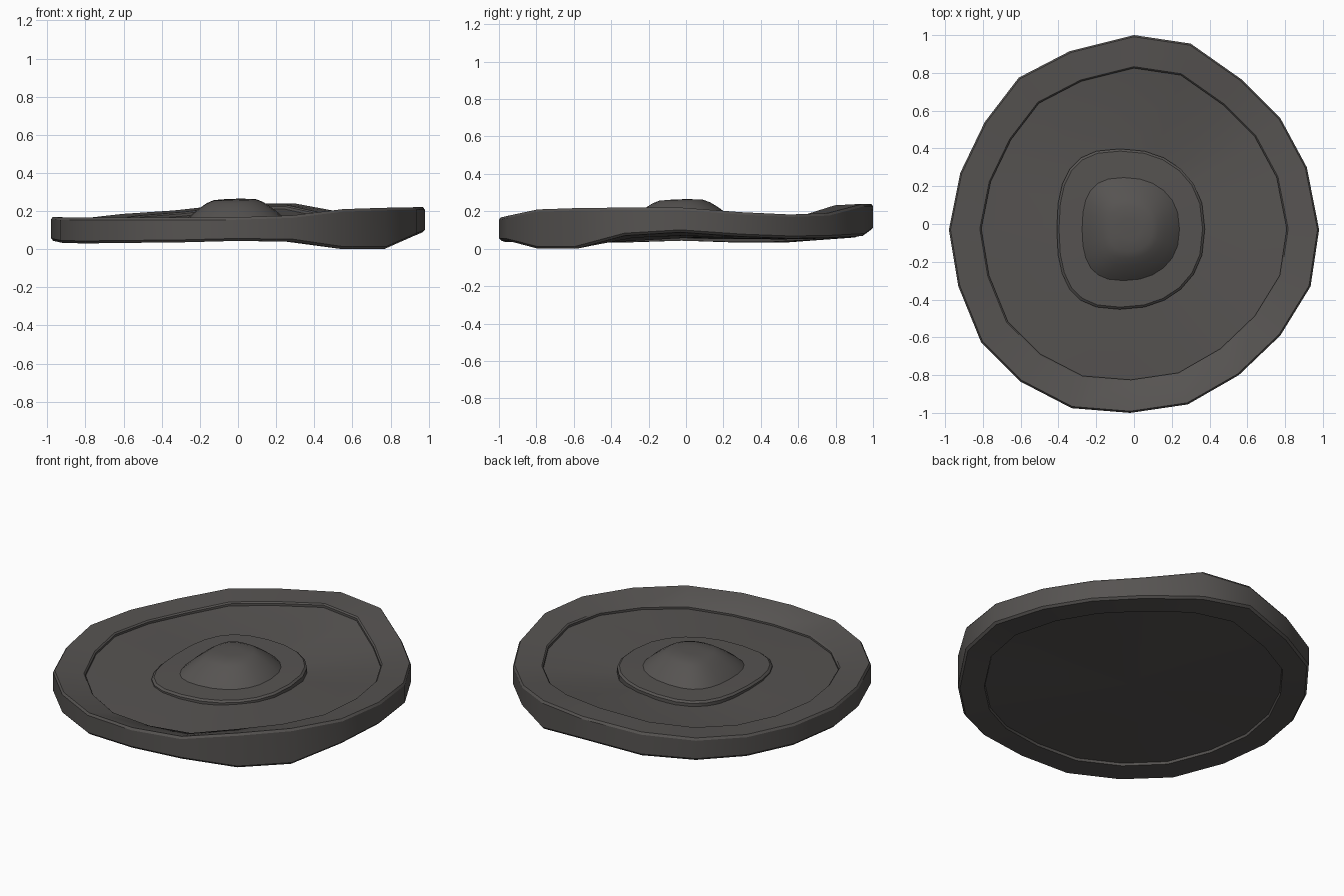
import bpy, bmesh
from math import cos, sin, pi, copysign

if "Cube" in bpy.data.objects:
    bpy.data.objects.remove(bpy.data.objects["Cube"])

# Uneven rim outline, clockwise from the back: x, y, top z, bottom z
RIM = [
    (0, 1, .24, .10), (.30, .955, .24, .068), (.57, .765, .19, .058), (.775, .56, .183, .055),
    (.915, .30, .195, .065), (.98, -.03, .22, .088), (.935, -.33, .22, .07), (.775, -.59, .217, 0),
    (.555, -.80, .21, 0), (.285, -.955, .177, .04), (-.02, -1, .167, .043), (-.33, -.975, .165, .035),
    (-.60, -.835, .165, .033), (-.81, -.625, .165, .03), (-.93, -.33, .165, .033), (-.98, -.03, .17, .043),
    (-.92, .27, .165, .033), (-.79, .54, .165, .033), (-.61, .775, .185, .05), (-.34, .915, .203, .06)]

metal = bpy.data.materials.new("dark_metal")
metal.diffuse_color = (.093, .087, .083, 1)
metal.use_nodes = True
metal.node_tree.nodes["Principled BSDF"].inputs["Base Color"].default_value = metal.diffuse_color


def loft(name, rings, closed=False):
    """Skin a list of equal-length vertex rings; cap the ends or close the loop."""
    bm = bmesh.new()
    vr = [[bm.verts.new(p) for p in r] for r in rings]
    n = len(vr[0])
    pairs = list(zip(vr, vr[1:])) + ([(vr[-1], vr[0])] if closed else [])
    for a, b in pairs:
        for i in range(n):
            j = (i + 1) % n
            bm.faces.new((a[i], a[j], b[j], b[i]))
    if not closed:
        for r in (vr[0], vr[-1]):
            c = bm.verts.new([sum(v.co[k] for v in r) / n for k in range(3)])
            for i in range(n):
                bm.faces.new((r[i], r[(i + 1) % n], c))
    bmesh.ops.recalc_face_normals(bm, faces=bm.faces)
    me = bpy.data.meshes.new(name)
    bm.to_mesh(me)
    bm.free()
    me.materials.append(metal)
    ob = bpy.data.objects.new(name, me)
    bpy.context.collection.objects.link(ob)
    bpy.ops.object.select_all(action='DESELECT')
    ob.select_set(True)
    bpy.context.view_layer.objects.active = ob
    bpy.ops.object.shade_smooth_by_angle(angle=0.5)
    return ob


def rim_ring(s, side, dz, flat=0, level=0):
    """Outline scaled by s, on the top (2) or bottom (3), blended to a level."""
    return [(p[0] * s, p[1] * s, (p[side] + dz) * (1 - flat) + level * flat) for p in RIM]


def top_lip(s, dz):
    """Inner edge of the top, sloping down towards the front."""
    return [(x * s, y * s, z + dz - .008 - .042 * max(0, .3 * x - .95 * y)) for x, y, z, b in RIM]


def boss_ring(rx, ry, z, n=24, e=.83, tilt=.025):
    """Lopsided squared ellipse, squarer on the left and dipping to the front left."""
    pts = []
    for i in range(n):
        c, s = cos(pi / 2 - 2 * pi * i / n), sin(pi / 2 - 2 * pi * i / n)
        x = -.017 + rx * copysign(abs(c) ** e, c) - .15 * rx * s * s
        y = -.027 + ry * copysign(abs(s) ** e, s)
        pts.append((x, y, z + tilt * (x + y)))
    return pts


# Chamfered outer rim
loft("shield_rim", [
    top_lip(.825, -.035), top_lip(.825, -.008), top_lip(.833, 0),
    rim_ring(.991, 2, 0), rim_ring(1, 2, -.013), rim_ring(1, 3, .013),
    rim_ring(.988, 3, 0), rim_ring(.85, 3, 0, .4, .042), rim_ring(.84, 3, .03, .4, .072)], closed=True)

# Recessed warped panel
loft("shield_panel", [
    rim_ring(.42, 2, -.03, .75, .118), top_lip(.84, -.02),
    rim_ring(.845, 3, .014, .4, .056), rim_ring(.42, 3, .014, .7, .056)])

# Raised flange around the boss
loft("boss_flange", [
    boss_ring(.392, .425, .10), boss_ring(.392, .425, .147),
    boss_ring(.38, .413, .157), boss_ring(.2, .2, .16)])

# Domed boss
dome = [(1, .14), (1, .155), (.93, .173), (.83, .196), (.7, .222), (.56, .246), (.43, .26), (.2, .264)]
loft("boss_dome", [boss_ring(.262 * s, .277 * s, z) for s, z in dome])
